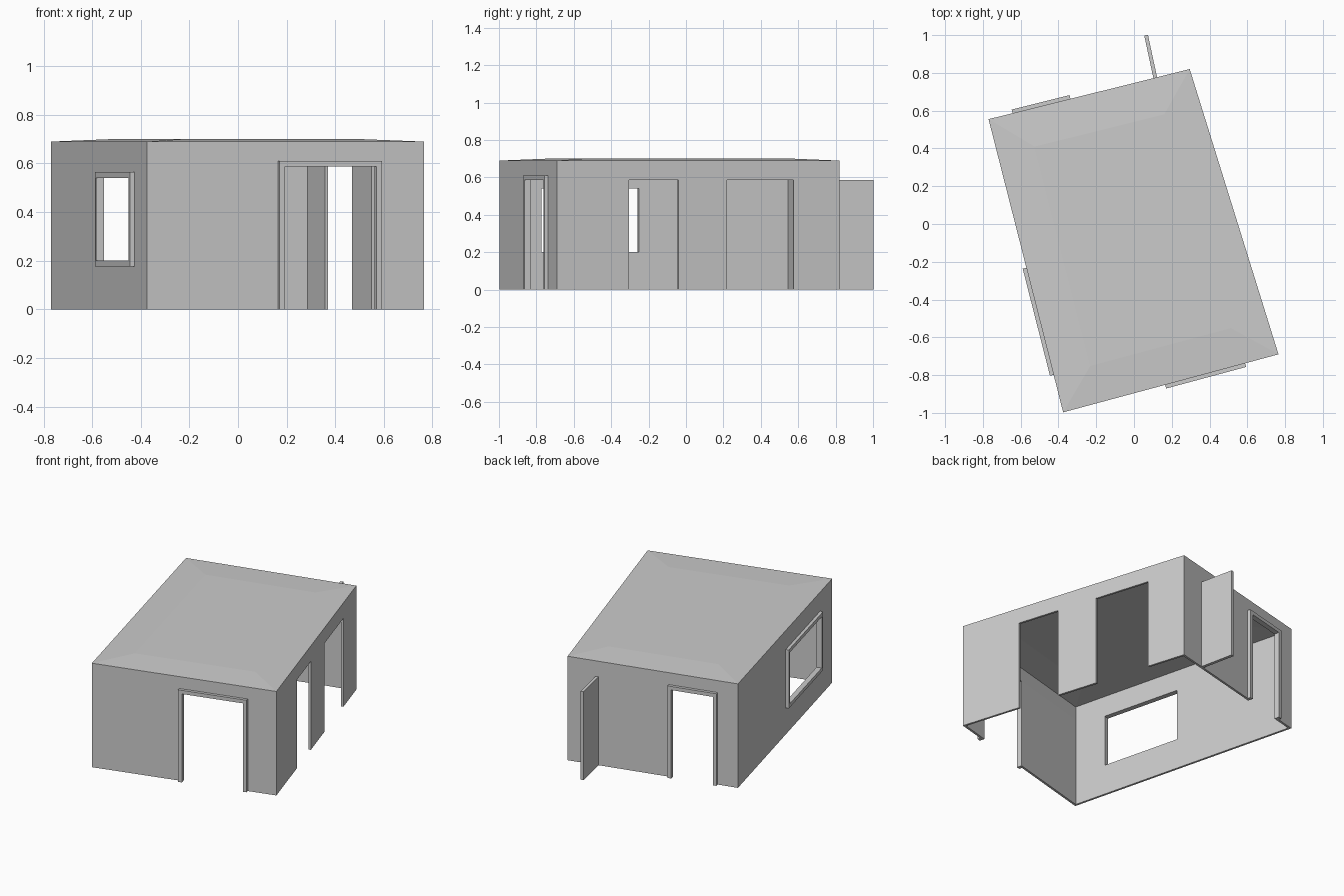
import bpy, bmesh
from mathutils import Vector

cube = bpy.data.objects.get("Cube")
if cube:
    bpy.data.objects.remove(cube)

EAVE, RIDGE, DOOR_TOP = 0.69, 0.70, 0.587
SILL, HEAD = 0.2, 0.54
THICK, BAR, PROUD = 0.014, 0.024, 0.02

grey = bpy.data.materials.new("plaster grey")
grey.use_nodes = True
grey.diffuse_color = (0.6, 0.6, 0.6, 1)
grey.node_tree.nodes["Principled BSDF"].inputs["Base Color"].default_value = (0.6, 0.6, 0.6, 1)

# plan corners, counter-clockwise from the front
front_r, front_l = Vector((-0.375, -0.997)), Vector((0.765, -0.69))
back_l, back_r = Vector((0.295, 0.82)), Vector((-0.77, 0.555))
corners = [front_r, front_l, back_l, back_r]

# each wall: start, end, axis used for measuring, openings (from, to, bottom, top)
walls = [
    (front_r, front_l, 0, [(0.188, 0.565, 0, DOOR_TOP)]),
    (front_l, back_l, 1, [(-0.305, -0.04, 0, DOOR_TOP), (0.22, 0.575, 0, DOOR_TOP)]),
    (back_l, back_r, 0, [(-0.36, -0.62, 0, DOOR_TOP)]),
    (back_r, front_r, 1, [(-0.255, -0.775, SILL, HEAD)]),
]


def make_object(name, bm):
    mesh = bpy.data.meshes.new(name)
    bm.to_mesh(mesh)
    bm.free()
    mesh.materials.append(grey)
    obj = bpy.data.objects.new(name, mesh)
    bpy.context.collection.objects.link(obj)
    return obj


def slab(bm, start, end, inner, outer, low, high):
    """Upright box along start-end, between two offsets from that line."""
    d = (end - start).normalized()
    n = Vector((d.y, -d.x))
    plan = [start + n * inner, start + n * outer, end + n * outer, end + n * inner]
    base = bm.faces.new([bm.verts.new((p.x, p.y, low)) for p in plan])
    out = bmesh.ops.extrude_face_region(bm, geom=[base])["geom"]
    tops = [v for v in out if isinstance(v, bmesh.types.BMVert)]
    bmesh.ops.translate(bm, verts=tops, vec=(0, 0, high - low))
    bmesh.ops.recalc_face_normals(bm, faces=bm.faces)


# shell: four pierced walls and a roof with a slightly raised middle
bm = bmesh.new()
levels = [0, SILL, HEAD, DOOR_TOP, EAVE]
centre = sum(corners, Vector((0, 0))) / 4
inset = []
for i, c in enumerate(corners):
    a = (corners[i - 1] - c).normalized()
    b = (corners[(i + 1) % 4] - c).normalized()
    inset.append(c + (a + b) * 0.2)
crown = [bm.verts.new((p.x, p.y, RIDGE)) for p in inset]
bm.faces.new(crown)

for i, (start, end, axis, openings) in enumerate(walls):
    span = end[axis] - start[axis]
    holes = [((a - start[axis]) / span, (b - start[axis]) / span, lo, hi)
             for a, b, lo, hi in openings]
    stops = sorted({0.0, 1.0} | {t for h in holes for t in h[:2]})
    grid = []
    for t in stops:
        p = start.lerp(end, t)
        grid.append([bm.verts.new((p.x, p.y, z)) for z in levels])
    for c in range(len(stops) - 1):
        for r in range(len(levels) - 1):
            t = (stops[c] + stops[c + 1]) / 2
            z = (levels[r] + levels[r + 1]) / 2
            if not any(a < t < b and lo < z < hi for a, b, lo, hi in holes):
                bm.faces.new([grid[c][r], grid[c + 1][r], grid[c + 1][r + 1], grid[c][r + 1]])
    eave = [column[-1] for column in grid]
    bm.faces.new(eave + [crown[(i + 1) % 4], crown[i]])
bmesh.ops.remove_doubles(bm, verts=bm.verts, dist=0.0005)
loose = [v for v in bm.verts if not v.link_faces]
bmesh.ops.delete(bm, geom=loose, context='VERTS')
shell = make_object("room_shell", bm)
solid = shell.modifiers.new("wall thickness", 'SOLIDIFY')
solid.thickness = THICK
solid.offset = -1
solid.use_even_offset = True


# raised trim around an opening
def trim(name, wall):
    start, end, axis, openings = wall
    a, b, low, high = openings[0]
    span = end[axis] - start[axis]
    p = start.lerp(end, (a - start[axis]) / span)
    q = start.lerp(end, (b - start[axis]) / span)
    d = (end - start).normalized() * BAR
    foot = low - BAR if low else 0
    bm = bmesh.new()
    slab(bm, p - d, p, 0, PROUD, foot, high + BAR)
    slab(bm, q, q + d, 0, PROUD, foot, high + BAR)
    slab(bm, p, q, 0, PROUD, high, high + BAR)
    if low:
        slab(bm, p, q, 0, PROUD, foot, low)
    make_object(name, bm)


trim("front_door_frame", walls[0])
trim("back_door_frame", walls[2])
trim("window_frame", walls[3])

# free-standing leaf behind the back wall
bm = bmesh.new()
slab(bm, Vector((0.113, 0.772)), Vector((0.064, 1.0)), -0.01, 0.01, 0, DOOR_TOP)
make_object("door_leaf", bm)
